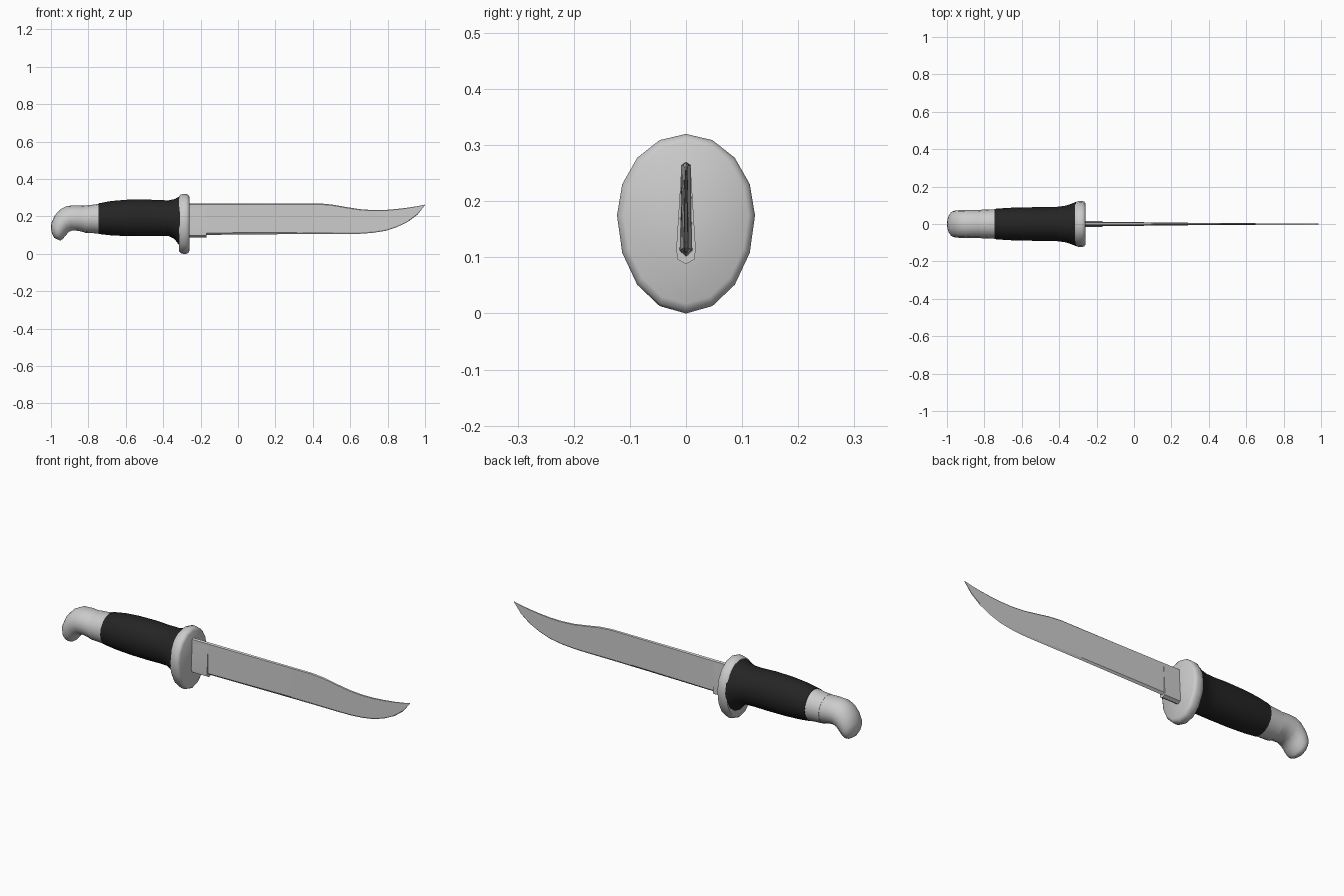
import bpy, bmesh, math

if "Cube" in bpy.data.objects:
    bpy.data.objects.remove(bpy.data.objects["Cube"], do_unlink=True)


def material(name, value):
    mat = bpy.data.materials.new(name)
    mat.use_nodes = True
    colour = (value, value, value, 1)
    mat.diffuse_color = colour
    mat.node_tree.nodes["Principled BSDF"].inputs["Base Color"].default_value = colour
    return mat


steel = material("light steel grey", 0.6)
black = material("grip black", 0.018)


def loft(name, rings, mat, angle):
    """Skin a list of equal-length point rings and close both ends."""
    bm = bmesh.new()
    loops = [[bm.verts.new(p) for p in ring] for ring in rings]
    n = len(loops[0])
    for a, b in zip(loops, loops[1:]):
        for i in range(n):
            j = (i + 1) % n
            bm.faces.new((a[i], a[j], b[j], b[i]))
    bm.faces.new(loops[0])
    bm.faces.new(loops[-1][::-1])
    bmesh.ops.recalc_face_normals(bm, faces=bm.faces)
    mesh = bpy.data.meshes.new(name)
    bm.to_mesh(mesh)
    bm.free()
    mesh.materials.append(mat)
    obj = bpy.data.objects.new(name, mesh)
    bpy.context.collection.objects.link(obj)
    bpy.ops.object.select_all(action="DESELECT")
    obj.select_set(True)
    bpy.context.view_layer.objects.active = obj
    bpy.ops.object.shade_smooth_by_angle(angle=math.radians(angle))
    return obj


def oval(top_x, top_z, low_x, low_z, half, sides=16):
    """Ellipse spanning a top and a low point, so rings can tilt."""
    ring = []
    for i in range(sides):
        a = math.tau * i / sides
        t = (1 + math.cos(a)) / 2
        ring.append((low_x + (top_x - low_x) * t, half * math.sin(a),
                     low_z + (top_z - low_z) * t))
    return ring


def upright(rows):
    return [oval(x, top, x, low, half) for x, top, low, half in rows]


# Hooked pommel
loft("pommel", [oval(*r) for r in (
    (-0.82, 0.257, -0.82, 0.115, 0.074),
    (-0.87, 0.259, -0.855, 0.123, 0.074),
    (-0.915, 0.256, -0.885, 0.125, 0.074),
    (-0.95, 0.238, -0.905, 0.117, 0.074),
    (-0.98, 0.205, -0.917, 0.103, 0.073),
    (-0.998, 0.165, -0.928, 0.09, 0.07),
    (-1.0, 0.135, -0.937, 0.08, 0.062),
    (-0.995, 0.11, -0.944, 0.074, 0.05),
    (-0.983, 0.085, -0.95, 0.071, 0.028))], steel, 50)

# Collar between pommel and grip
loft("collar", upright((
    (-0.823, 0.258, 0.113, 0.076),
    (-0.78, 0.262, 0.111, 0.077),
    (-0.742, 0.268, 0.107, 0.079))), steel, 50)

# Swelling grip that flares into the guard
loft("grip", upright((
    (-0.745, 0.270, 0.106, 0.081),
    (-0.68, 0.282, 0.099, 0.086),
    (-0.6, 0.289, 0.095, 0.089),
    (-0.5, 0.291, 0.094, 0.09),
    (-0.42, 0.287, 0.096, 0.091),
    (-0.37, 0.286, 0.095, 0.097),
    (-0.34, 0.292, 0.08, 0.106),
    (-0.31, 0.308, 0.04, 0.118))), black, 50)


def egg(x, scale):
    """Guard outline, longer below its widest point than above."""
    ring = []
    for i in range(16):
        a = math.tau * i / 16
        reach = 0.145 if math.cos(a) > 0 else 0.175
        ring.append((x, 0.123 * scale * math.sin(a),
                     0.175 + reach * scale * math.cos(a)))
    return ring


# Rounded guard
loft("guard", [egg(x, s) for x, s in (
    (-0.315, 0.93), (-0.305, 0.98), (-0.293, 1.0), (-0.277, 1.0),
    (-0.266, 0.97), (-0.26, 0.9))], steel, 50)


def blade_ring(x, top, low, half):
    """Six-sided blade section: narrow spine, fuller sides, edge below."""
    h = top - low
    crown = top - 0.03 * h
    heel = low + 0.06 * h
    return [(x, 0, top), (x, half * 0.75, crown), (x, half, heel),
            (x, 0, low), (x, -half, heel), (x, -half * 0.75, crown)]


# Clip-point blade
loft("blade", [blade_ring(*r) for r in (
    (-0.27, 0.27, 0.100, 0.012),
    (0.0, 0.27, 0.103, 0.010),
    (0.25, 0.27, 0.105, 0.007),
    (0.43, 0.27, 0.106, 0.0055),
    (0.5, 0.264, 0.106, 0.005),
    (0.58, 0.25, 0.106, 0.0045),
    (0.65, 0.239, 0.107, 0.004),
    (0.72, 0.234, 0.112, 0.004),
    (0.79, 0.235, 0.123, 0.0035),
    (0.85, 0.24, 0.143, 0.003),
    (0.91, 0.247, 0.172, 0.0025),
    (0.96, 0.255, 0.21, 0.002),
    (1.0, 0.263, 0.261, 0.001))], steel, 25)

# Thickened heel of the blade beside the guard
heel_section = ((0, 0.268), (0.008, 0.264), (0.017, 0.12), (0.016, 0.097),
                (0, 0.088), (-0.016, 0.097), (-0.017, 0.12), (-0.008, 0.264))
loft("blade_heel", [[(x, y, z) for y, z in heel_section]
                    for x in (-0.27, -0.168)], steel, 25)
